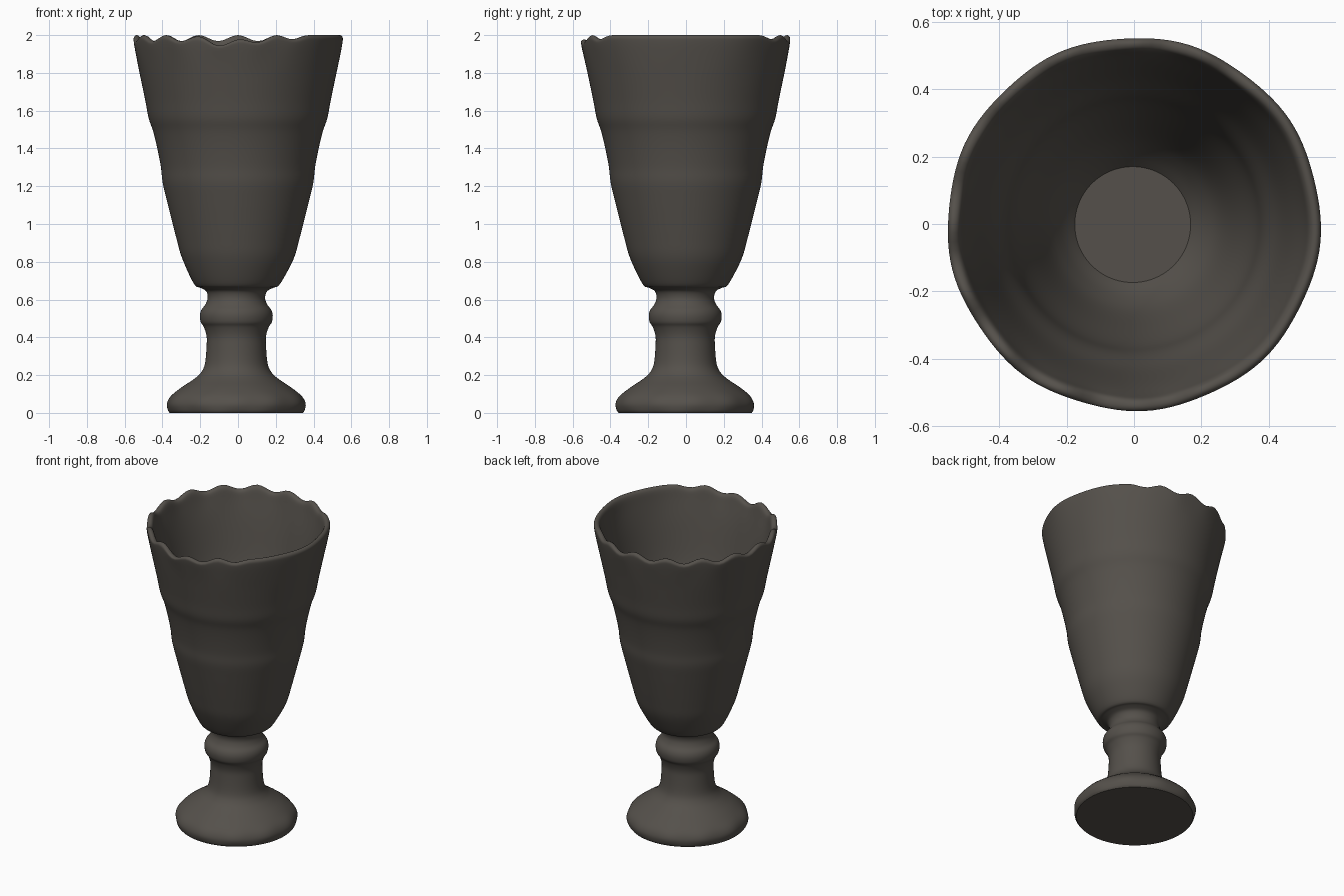
import bpy, bmesh, math

if "Cube" in bpy.data.objects:
    bpy.data.objects.remove(bpy.data.objects["Cube"])

SEG = 128
clay = bpy.data.materials.new("dark clay")
clay.diffuse_color = (0.09, 0.081, 0.070, 1)
clay.use_nodes = True
clay.node_tree.nodes["Principled BSDF"].inputs["Base Color"].default_value = clay.diffuse_color

# Profile control points (radius, height)
FOOT = [(0.352, 0.0), (0.362, 0.015), (0.366, 0.05), (0.345, 0.09), (0.29, 0.135),
        (0.23, 0.175), (0.19, 0.21), (0.166, 0.26), (0.157, 0.36), (0.158, 0.41),
        (0.172, 0.455), (0.188, 0.48), (0.193, 0.515), (0.185, 0.545), (0.163, 0.575),
        (0.152, 0.61), (0.162, 0.645), (0.195, 0.663)]
BOWL = [(0.222, 0.675), (0.262, 0.745), (0.30, 0.83), (0.325, 0.92), (0.353, 1.03),
        (0.378, 1.13), (0.399, 1.22), (0.408, 1.30), (0.427, 1.40), (0.449, 1.49),
        (0.473, 1.56), (0.49, 1.65), (0.515, 1.77), (0.54, 1.89)]
RIM = [(0.552, 1.955), (0.552, 1.98), (0.537, 1.99), (0.518, 1.975)]
INSIDE = [(0.503, 1.91), (0.472, 1.77), (0.43, 1.56), (0.385, 1.40), (0.36, 1.22),
          (0.31, 1.03), (0.26, 0.86), (0.215, 0.77), (0.172, 0.715)]


def smooth_curve(pts, n=4):
    """Catmull-Rom curve through the control points."""
    p = [pts[0]] + pts + [pts[-1]]
    out = []
    for i in range(1, len(p) - 2):
        a, b, c, d = p[i - 1:i + 3]
        for k in range(n):
            t = k / n
            out.append(tuple(0.5 * (2 * b[j] + (c[j] - a[j]) * t
                       + (2 * a[j] - 5 * b[j] + 4 * c[j] - d[j]) * t * t
                       + (3 * b[j] - a[j] - 3 * c[j] + d[j]) * t ** 3) for j in range(2)))
    return out + [pts[-1]]


def rim_drop(a):
    """Scalloped edge all round, fading out on the +x side, with a chip at the front."""
    fade = min(1, max(0, (abs(math.degrees(a)) - 40) / 25))
    scallop = 0.016 * fade * (1 - math.cos(16 * a))
    chip = 0.028 * math.exp(-((math.degrees(a) + 96) / 14) ** 2)
    return 0.010 - scallop - chip


def ring_point(r, z, a):
    top = max(0, (z - 1.80) / 0.19)
    bowl = min(1, max(0, (z - 0.6) / 0.2))
    # hand-thrown unevenness of bowl and foot edge
    r += 0.003 * top * math.cos(9 * a + 1)
    if z < 0.12:
        r += 0.003 * math.sin(11 * a) * math.sin(math.pi * z / 0.12)
    z += rim_drop(a) * top ** 2
    return (r * math.cos(a) - 0.009 * (1 - bowl), r * math.sin(a) - 0.004 * (1 - bowl), z)


# Goblet: one turned body
bm = bmesh.new()
rings = []
for r, z in smooth_curve(FOOT + BOWL + RIM + INSIDE):
    rings.append([bm.verts.new(ring_point(r, z, 2 * math.pi * i / SEG - math.pi))
                  for i in range(SEG)])
for lo, hi in zip(rings, rings[1:]):
    for i in range(SEG):
        j = (i + 1) % SEG
        bm.faces.new((lo[i], lo[j], hi[j], hi[i]))
# underside and cup floor
bm.faces.new(rings[0][::-1])
bm.faces.new(rings[-1])
me = bpy.data.meshes.new("goblet")
bm.to_mesh(me)
bm.free()
me.materials.append(clay)
goblet = bpy.data.objects.new("goblet", me)
bpy.context.collection.objects.link(goblet)
bpy.context.view_layer.objects.active = goblet
goblet.select_set(True)
bpy.ops.object.shade_smooth_by_angle(angle=math.radians(40))
